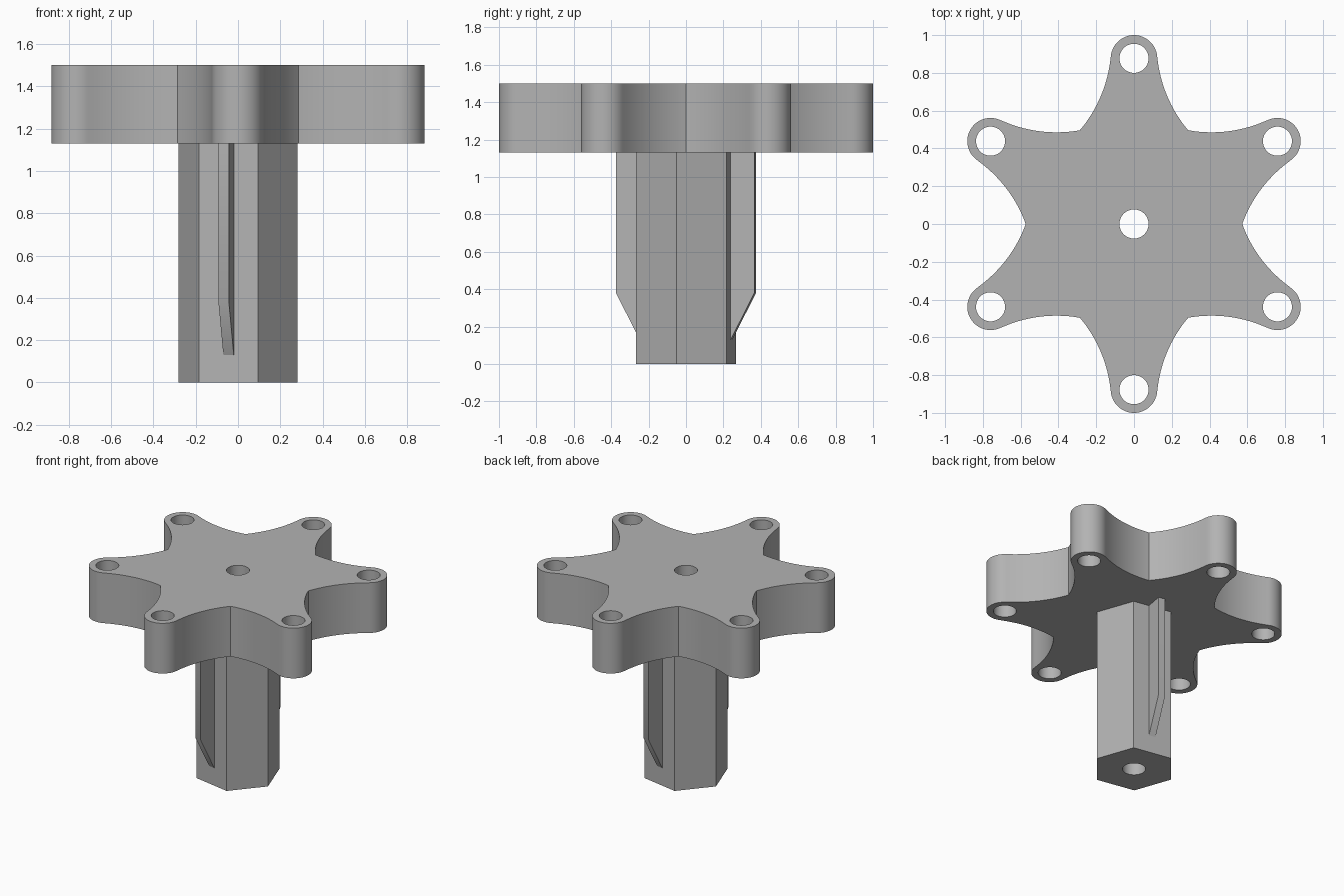
import bpy, bmesh
from math import radians, sin, cos, pi
from mathutils import Matrix

if "Cube" in bpy.data.objects:
    bpy.data.objects.remove(bpy.data.objects["Cube"], do_unlink=True)

GREY = (0.45, 0.45, 0.45, 1)
mat = bpy.data.materials.new("plain grey")
mat.use_nodes = True
mat.diffuse_color = GREY
mat.node_tree.nodes["Principled BSDF"].inputs["Base Color"].default_value = GREY


def arc(cx, cy, r, a0, a1, n):
    """Points along an arc, angles in degrees, both ends included."""
    angles = [radians(a0 + (a1 - a0) * i / n) for i in range(n + 1)]
    return [(cx + r * cos(a), cy + r * sin(a)) for a in angles]


def circle(cx, cy, r, n=48):
    return arc(cx, cy, r, 0, 360, n)[:-1]


def turn(points, angle):
    c, s = cos(angle), sin(angle)
    return [(x * c - y * s, x * s + y * c) for x, y in points]


def extrude_loops(name, loops, depth, matrix):
    """Solid from an outline with holes, from 0 to depth along local z."""
    curve = bpy.data.curves.new(name, "CURVE")
    curve.dimensions = "2D"
    curve.fill_mode = "BOTH"
    curve.extrude = depth / 2
    for loop in loops:
        spline = curve.splines.new("POLY")
        spline.points.add(len(loop) - 1)
        for p, (x, y) in zip(spline.points, loop):
            p.co = (x, y, 0, 1)
        spline.use_cyclic_u = True
    helper = bpy.data.objects.new(name + "_outline", curve)
    bpy.context.collection.objects.link(helper)
    deps = bpy.context.evaluated_depsgraph_get()
    mesh = bpy.data.meshes.new_from_object(helper.evaluated_get(deps))
    bpy.data.objects.remove(helper, do_unlink=True)

    bm = bmesh.new()
    bm.from_mesh(mesh)
    bmesh.ops.remove_doubles(bm, verts=bm.verts, dist=0.0001)
    bmesh.ops.translate(bm, verts=bm.verts, vec=(0, 0, depth / 2))
    bmesh.ops.transform(bm, verts=bm.verts, matrix=matrix)
    bmesh.ops.recalc_face_normals(bm, faces=bm.faces)
    bm.to_mesh(mesh)
    bm.free()
    mesh.name = name
    mesh.materials.clear()
    mesh.materials.append(mat)
    obj = bpy.data.objects.new(name, mesh)
    bpy.context.collection.objects.link(obj)
    bpy.ops.object.select_all(action="DESELECT")
    obj.select_set(True)
    bpy.context.view_layer.objects.active = obj
    bpy.ops.object.shade_smooth_by_angle(angle=radians(30))
    return obj


PLATE_Z, TOP_Z = 1.13, 1.5
BORE = circle(0, 0, 0.077)

# Six-armed plate: one arm is a round lobe with a hollow flank on each side
flank = arc(0.953, 0.83, 0.71, 265, 230, 16)
lobe = arc(0.877, 0, 0.123, -85, 85, 28)
lower_flank = [(x, -y) for x, y in reversed(flank)]
arm = lower_flank[:-1] + lobe + flank[1:-1]
outline, holes = [], [BORE]
for i in range(6):
    angle = pi / 6 + i * pi / 3
    outline += turn(arm, angle)
    holes.append(turn(circle(0.877, 0, 0.077), angle))
extrude_loops("star_plate", [outline] + holes, TOP_Z - PLATE_Z,
              Matrix.Translation((0, 0, PLATE_Z)))

# Hexagonal shaft, slightly turned, with the bore running through
TWIST = radians(-10.4)
extrude_loops("hex_shaft", [turn(circle(0, 0, 0.285, 6), TWIST), BORE],
              PLATE_Z, Matrix.Identity(4))

# Thin tapered fins on the front and back flats of the shaft
FIN = 0.05
fin_profile = [(0.22, 0.13), (0.247, 0.13), (0.376, 0.38),
               (0.376, PLATE_Z), (0.22, PLATE_Z)]
upright = Matrix.Translation((0, FIN / 2, 0)) @ Matrix.Rotation(pi / 2, 4, "X")
for name, side in (("front_fin", -pi / 2), ("back_fin", pi / 2)):
    extrude_loops(name, [fin_profile], FIN,
                  Matrix.Rotation(side + TWIST, 4, "Z") @ upright)
